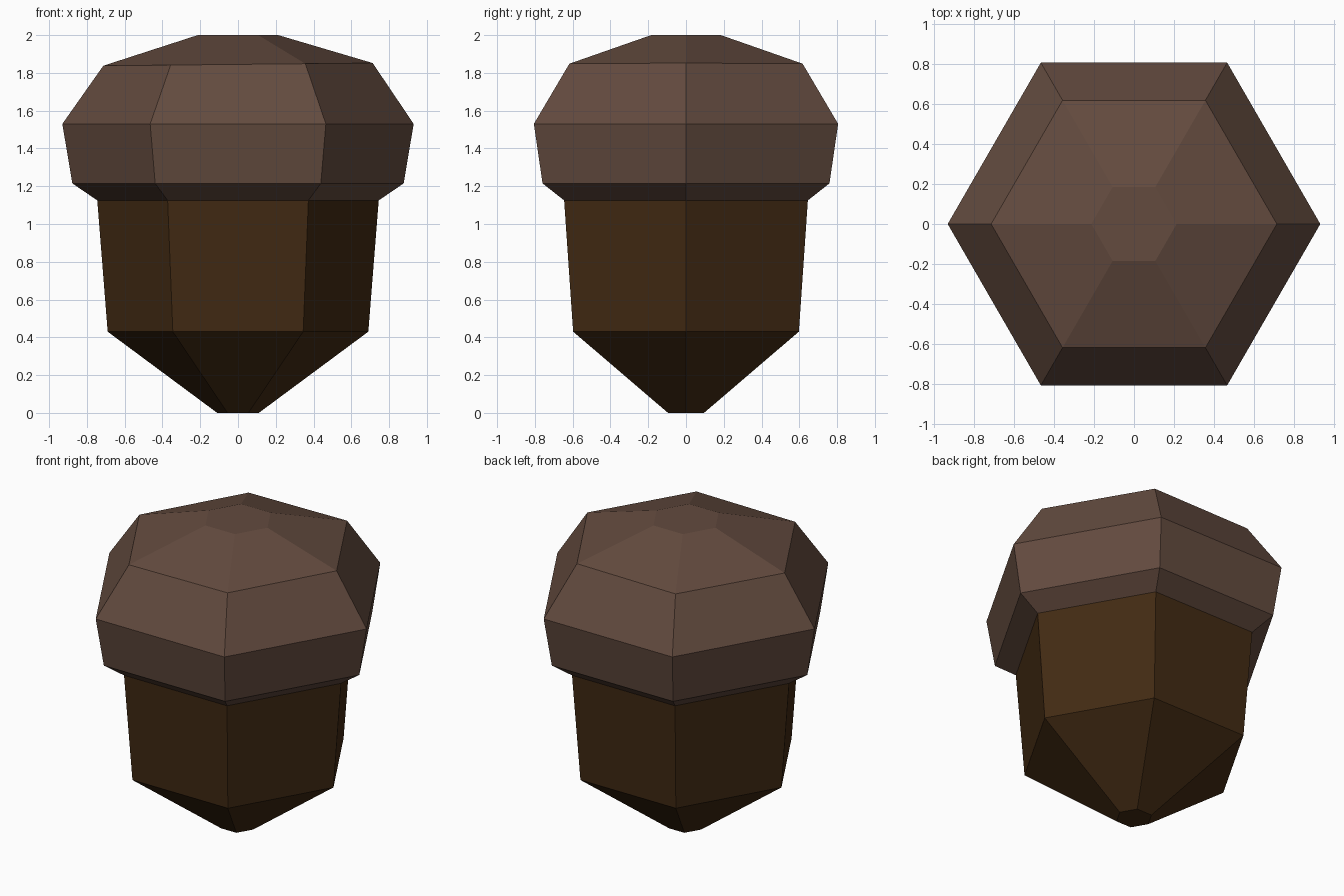
import bpy
import bmesh
from math import cos, sin, pi

SIDES = 6

cube = bpy.data.objects.get("Cube")
if cube:
    bpy.data.objects.remove(cube, do_unlink=True)


def make_material(name, rgb):
    mat = bpy.data.materials.new(name)
    mat.use_nodes = True
    color = (*rgb, 1.0)
    mat.diffuse_color = color
    bsdf = next(n for n in mat.node_tree.nodes if n.type == "BSDF_PRINCIPLED")
    bsdf.inputs["Base Color"].default_value = color
    return mat


def lathe(name, profile, mat, close_bottom=False, close_top=False):
    """Faceted solid from (radius, height, sideways tilt) rings, bottom to top."""
    bm = bmesh.new()
    rings = []
    for radius, height, tilt in profile:
        ring = []
        for i in range(SIDES):
            a = 2 * pi * i / SIDES
            x, y = radius * cos(a), radius * sin(a)
            ring.append(bm.verts.new((x, y, height + tilt * x)))
        rings.append(ring)
    for low, high in zip(rings, rings[1:]):
        for i in range(SIDES):
            j = (i + 1) % SIDES
            bm.faces.new((low[i], low[j], high[j], high[i]))
    if close_bottom:
        bm.faces.new(rings[0][::-1])
    if close_top:
        bm.faces.new(rings[-1])
    mesh = bpy.data.meshes.new(name)
    bm.to_mesh(mesh)
    bm.free()
    mesh.materials.append(mat)
    obj = bpy.data.objects.new(name, mesh)
    bpy.context.collection.objects.link(obj)
    return obj


cap_brown = make_material("cap_brown", (0.125, 0.070, 0.049))
nut_brown = make_material("nut_brown", (0.055, 0.0235, 0.0065))

# Nut body: blunt tip, sloped underside, slightly flaring sides
lathe("acorn_nut", [(0.11, 0, 0), (0.69, 0.43, 0), (0.745, 1.125, 0)],
      nut_brown, close_bottom=True)

# Cap: underside lip, wide band, shoulder and low crown
lathe("acorn_cap",
      [(0.745, 1.125, 0), (0.877, 1.215, 0), (0.93, 1.53, 0),
       (0.713, 1.845, 0.01), (0.213, 2.0, 0)],
      cap_brown, close_top=True)
